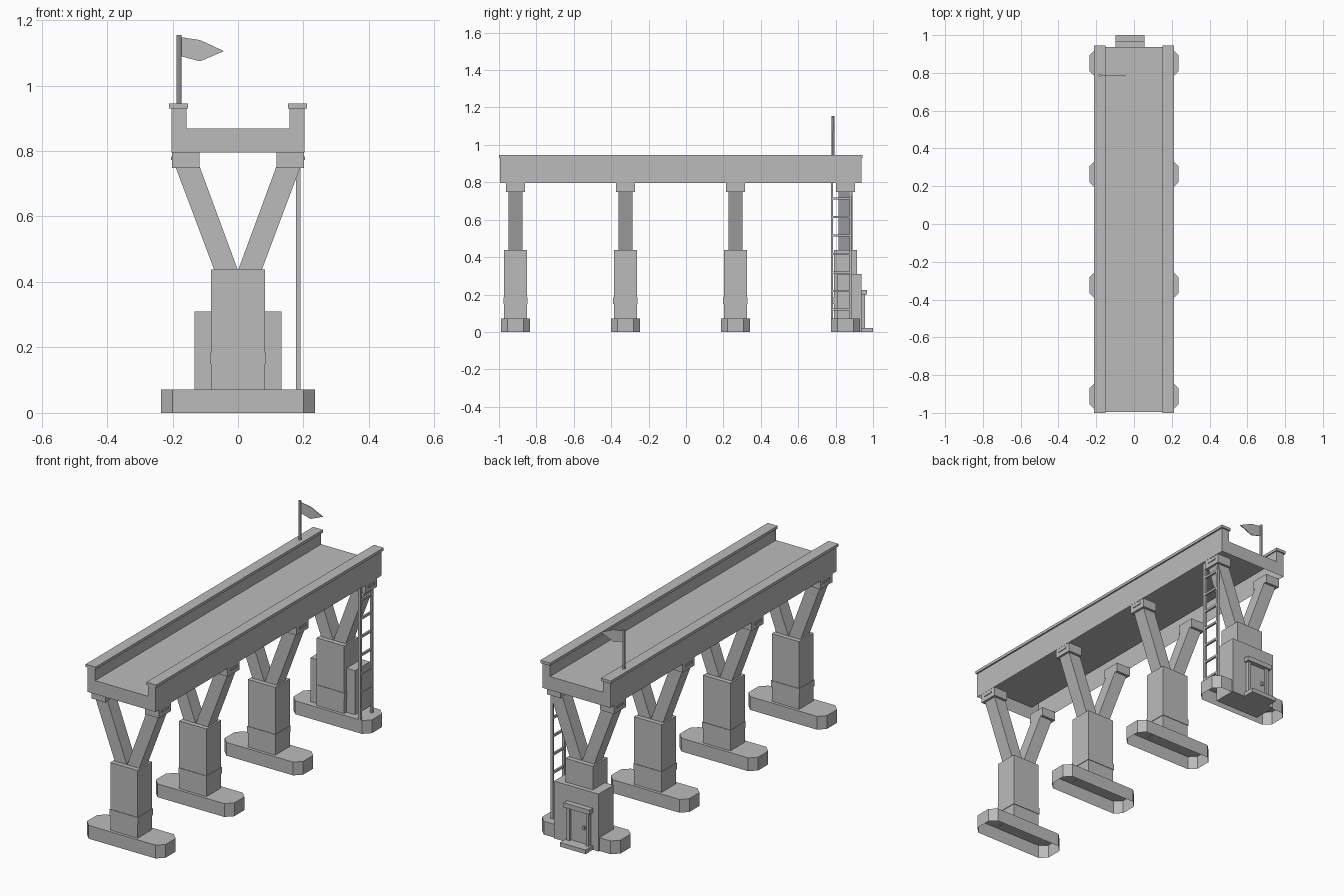
import bpy, bmesh
from mathutils import Vector

cube = bpy.data.objects.get("Cube")
if cube:
    bpy.data.objects.remove(cube, do_unlink=True)

stone = bpy.data.materials.new("grey_stone")
stone.use_nodes = True
GREY = (0.5, 0.5, 0.5, 1)
stone.diffuse_color = GREY
stone.node_tree.nodes["Principled BSDF"].inputs["Base Color"].default_value = GREY


def finish(name, bm):
    bmesh.ops.recalc_face_normals(bm, faces=bm.faces)
    mesh = bpy.data.meshes.new(name)
    bm.to_mesh(mesh)
    bm.free()
    mesh.materials.append(stone)
    obj = bpy.data.objects.new(name, mesh)
    bpy.context.collection.objects.link(obj)
    return obj


def prism(name, points, axis, low, high, open_bottom=False):
    """Extrude a flat outline along y (points are x, z) or z (points are x, y)."""
    bm = bmesh.new()
    place = (lambda a, b: (a, low, b)) if axis == "y" else (lambda a, b: (a, b, low))
    step = Vector((0, high - low, 0)) if axis == "y" else Vector((0, 0, high - low))
    face = bm.faces.new([bm.verts.new(place(a, b)) for a, b in points])
    new = bmesh.ops.extrude_face_region(bm, geom=[face], use_keep_orig=True)["geom"]
    bmesh.ops.translate(bm, vec=step, verts=[v for v in new if isinstance(v, bmesh.types.BMVert)])
    bmesh.ops.recalc_face_normals(bm, faces=bm.faces)
    if open_bottom:
        floor = min(v.co.z for v in bm.verts) + 0.001
        under = [f for f in bm.faces if all(v.co.z < floor for v in f.verts)]
        bmesh.ops.delete(bm, geom=under, context="FACES_ONLY")
    return finish(name, bm)


def box(name, x, y, z):
    return prism(name, [(x[0], y[0]), (x[1], y[0]), (x[1], y[1]), (x[0], y[1])], "z", *z)


def rod(name, centre, radius, depth, sides=8):
    bm = bmesh.new()
    bmesh.ops.create_cone(bm, cap_ends=True, segments=sides, radius1=radius, radius2=radius, depth=depth)
    bmesh.ops.translate(bm, vec=centre, verts=bm.verts)
    return finish(name, bm)


# Channel-shaped deck with an open underside and a coping on each wall
half = [(0.203, 0.795), (0.203, 0.935), (0.158, 0.935), (0.158, 0.868)]
prism("deck", half + [(-x, z) for x, z in reversed(half)], "y", -0.995, 0.937, True)
for side, s in (("left", 1), ("right", -1)):
    box(side + "_coping", sorted((s * 0.152, s * 0.211)), (-1.0, 0.944), (0.93, 0.945))

# Four Y-shaped piers
for i in range(4):
    y = -0.912 + 0.588 * i
    n = "_" + str(i + 1)
    quarter = [(0.235, 0.043), (0.2, 0.078)]
    outline = quarter + [(-a, b) for a, b in reversed(quarter)]
    outline += [(-a, -b) for a, b in outline]
    prism("footing" + n, [(a, b + y) for a, b in outline], "z", 0, 0.072, True)
    box("pier" + n, (-0.082, 0.082), (y - 0.062, y + 0.062), (0.07, 0.438))
    box("pier_band" + n, (-0.085, 0.085), (y - 0.065, y + 0.065), (0.15, 0.185))
    for side, s in (("left", 1), ("right", -1)):
        leg = [(0.072, 0.435), (0.0, 0.435), (0.117, 0.752), (0.191, 0.752)]
        prism(side + "_strut" + n, [(s * x, z) for x, z in leg], "y", y - 0.037, y + 0.037)
        box(side + "_cap" + n, sorted((s * 0.118, s * 0.201)), (y - 0.051, y + 0.051), (0.748, 0.796))
        box(side + "_cap_plate" + n, sorted((s * 0.195, s * 0.205)), (y - 0.027, y + 0.027), (0.772, 0.783))

# Gatehouse around the last pier
BACK = 0.938
box("gatehouse", (-0.133, 0.133), (0.81, BACK), (0.0, 0.31))
box("door_step", (-0.099, 0.055), (BACK - 0.01, 1.0), (0, 0.022))
box("door_lintel", (-0.099, 0.055), (BACK - 0.01, 0.967), (0.2, 0.225))
for name, x in (("left_jamb", 0.028), ("right_jamb", -0.088)):
    box(name, (x, x + 0.016), (BACK - 0.01, 0.957), (0.02, 0.202))
box("door_panel", (-0.072, 0.028), (BACK - 0.004, BACK + 0.004), (0.02, 0.2))
box("door_handle", (-0.058, -0.048), (BACK, 0.952), (0.1, 0.118))

# Ladder up the left side
for name, y in (("front_ladder_rail", 0.78), ("back_ladder_rail", 0.88)):
    box(name, (0.177, 0.191), (y - 0.006, y + 0.006), (0.07, 0.797))
for i in range(7):
    z = 0.12 + 0.099 * i
    box("ladder_rung_" + str(i + 1), (0.179, 0.189), (0.78, 0.88), (z - 0.006, z + 0.006))

# Flag and pole
rod("flag_pole", (-0.18, 0.787, 1.04), 0.008, 0.23)
pennant = [(-0.176, 1.148), (-0.116, 1.139), (-0.043, 1.105), (-0.116, 1.074), (-0.176, 1.09)]
prism("flag", pennant, "y", 0.785, 0.789)
